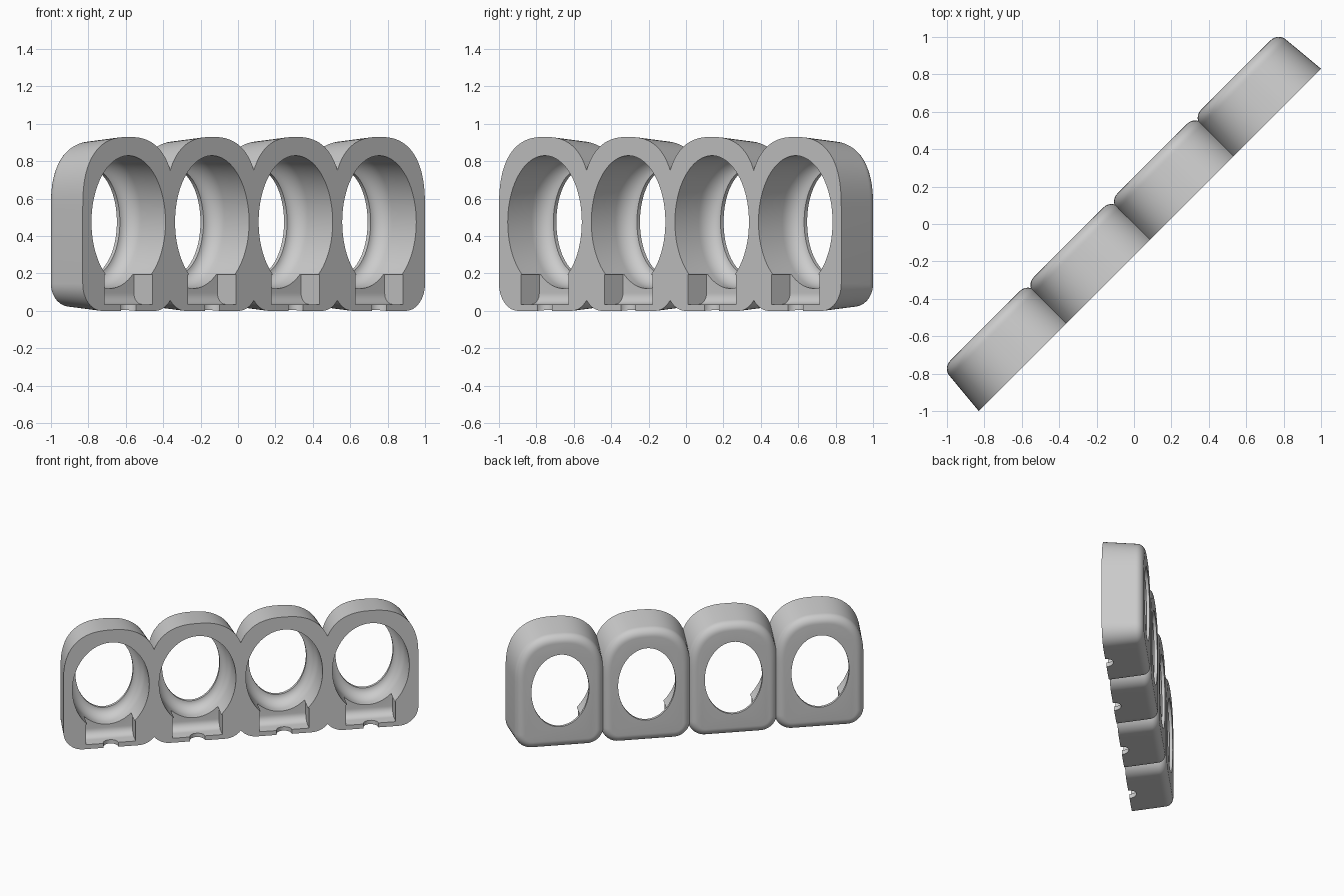
import bpy, bmesh, math
from mathutils import Matrix

cube = bpy.data.objects.get("Cube")
if cube:
    bpy.data.objects.remove(cube, do_unlink=True)

PITCH = 0.632
CENTRES = [(i - 1.5) * PITCH for i in range(4)]
FRONT, BACK = -0.12, 0.178
MID_Z = 0.475

grey = bpy.data.materials.new("plain_grey")
grey.use_nodes = True
COLOUR = (0.6, 0.6, 0.6, 1)
grey.diffuse_color = COLOUR
grey.node_tree.nodes["Principled BSDF"].inputs["Base Color"].default_value = COLOUR


def loft(name, rings):
    """Closed solid through equal-length rings of points, capped at both ends."""
    bm = bmesh.new()
    rows = [[bm.verts.new(p) for p in ring] for ring in rings]
    for a, b in zip(rows, rows[1:]):
        for i in range(len(a)):
            j = (i + 1) % len(a)
            bm.faces.new((a[i], a[j], b[j], b[i]))
    bm.faces.new(rows[0])
    bm.faces.new(rows[-1])
    bmesh.ops.recalc_face_normals(bm, faces=bm.faces)
    mesh = bpy.data.meshes.new(name)
    bm.to_mesh(mesh)
    bm.free()
    mesh.materials.append(grey)
    ob = bpy.data.objects.new(name, mesh)
    bpy.context.collection.objects.link(ob)
    return ob


def combine(target, tool, operation):
    """Apply a boolean and discard the tool."""
    mod = target.modifiers.new("cut", 'BOOLEAN')
    mod.operation, mod.solver, mod.object = operation, 'EXACT', tool
    bpy.context.view_layer.objects.active = target
    bpy.ops.object.modifier_apply(modifier=mod.name)
    bpy.data.objects.remove(tool, do_unlink=True)


def outline(cx, y, d):
    """Arched cell outline with rounded lower corners, inset by d."""
    half, r, spring = 0.346 - d, 0.145 - d, 0.55
    pts = []
    for i in range(49):                       # arch, right to left
        a = math.pi * i / 48
        c, s = math.cos(a), math.sin(a)
        pts.append((cx + half * math.copysign(abs(c) ** 0.8, c), y,
                    spring + (0.38 - d) * abs(s) ** 0.8))
    for side, start in ((-1, math.pi), (1, 1.5 * math.pi)):
        for i in range(13):                   # lower corners
            a = start + math.pi / 2 * i / 12
            pts.append((cx + side * (half - r) + r * math.cos(a), y,
                        d + r + r * math.sin(a)))
    return pts


def ellipse(cx, y, rx, rz, n=96):
    return [(cx + rx * math.cos(2 * math.pi * i / n), y,
             MID_Z + rz * math.sin(2 * math.pi * i / n)) for i in range(n)]


def cell_body(cx):
    # drafted sides, then a rounded back rim
    fillet, draft = 0.06, 0.022
    rings = [outline(cx, FRONT, 0)]
    for i in range(9):
        a = math.pi / 2 * i / 8
        rings.append(outline(cx, BACK - fillet * (1 - math.sin(a)),
                             draft + fillet * (1 - math.cos(a))))
    return loft("cell_body", rings)


def bore(cx):
    # straight bore, concave shoulder, smaller rear opening
    rings = [ellipse(cx, -0.3, 0.28, 0.355)]
    for i in range(11):
        a = math.pi / 2 * i / 10
        inset = 0.07 * (1 - math.cos(a))
        rings.append(ellipse(cx, 0.06 + 0.095 * math.sin(a),
                             0.28 - inset, 0.355 - inset))
    rings.append(ellipse(cx, 0.3, 0.21, 0.285))
    return loft("bore_cutter", rings)


def slot(cx):
    # recess at the foot of the bore, with a coved rear edge
    back, low, high, r = 0.02, 0.035, 0.195, 0.06
    section = [(-0.3, high), (-0.3, low)]
    for i in range(9):
        a = math.pi / 2 * i / 8
        section.append((back - r + r * math.sin(a), low + r - r * math.cos(a)))
    section.append((back, high))
    return loft("slot_cutter", [[(cx + s * 0.181, y, z) for y, z in section]
                                for s in (-1, 1)])


def edge_notch(cx):
    # half-round vertical notch through the front lip
    return loft("notch_cutter", [[(cx + 0.055 * math.cos(math.pi * i / 16),
                                   FRONT + 0.055 * math.sin(math.pi * i / 16), z)
                                  for i in range(32)] for z in (-0.1, 0.1)])


# Four fused cells
frame = cell_body(CENTRES[0])
frame.name = "four_ring_frame"
for cx in CENTRES[1:]:
    combine(frame, cell_body(cx), 'UNION')

# Openings
for cx in CENTRES:
    for cutter in (bore, slot, edge_notch):
        combine(frame, cutter(cx), 'DIFFERENCE')

# Turn the row onto the diagonal and shade
frame.data.transform(Matrix.Rotation(math.pi / 4, 4, 'Z'))
bpy.ops.object.select_all(action='DESELECT')
frame.select_set(True)
bpy.context.view_layer.objects.active = frame
bpy.ops.object.shade_smooth_by_angle(angle=math.radians(30))
